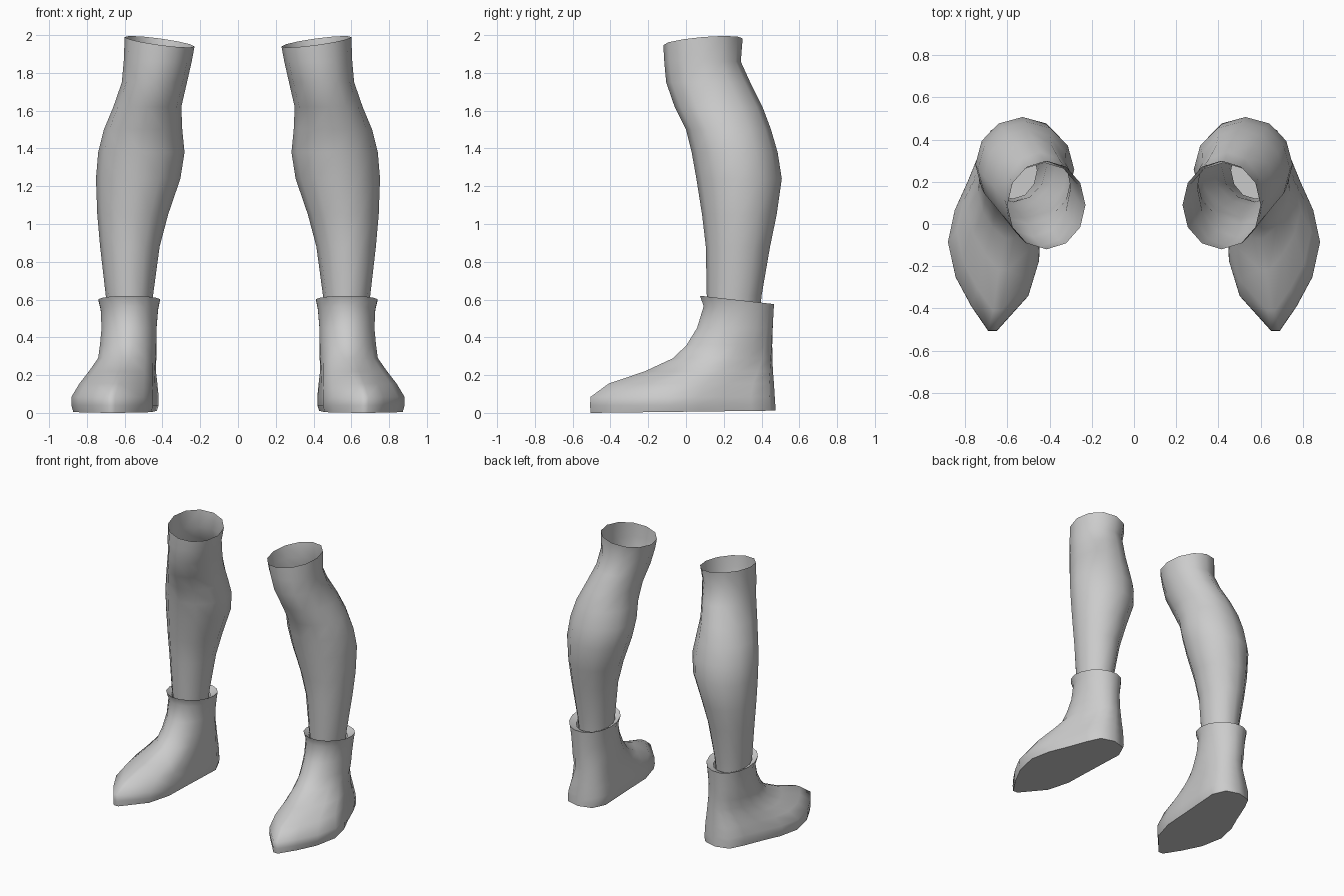
import bpy, bmesh, math

if "Cube" in bpy.data.objects:
    bpy.data.objects.remove(bpy.data.objects["Cube"])

grey = bpy.data.materials.new("plain grey")
grey.diffuse_color = (0.6, 0.6, 0.6, 1)
grey.use_nodes = True
grey.node_tree.nodes["Principled BSDF"].inputs["Base Color"].default_value = grey.diffuse_color


def loft(name, rings, close_end):
    """Skin a stack of equal rings and mirror it to the other side."""
    bm = bmesh.new()
    loops = [[bm.verts.new(p) for p in ring] for ring in rings]
    n = len(loops[0])
    for a, b in zip(loops, loops[1:]):
        for i in range(n):
            j = (i + 1) % n
            bm.faces.new((a[i], a[j], b[j], b[i]))
    if close_end:
        bm.faces.new(loops[-1])
    bmesh.ops.recalc_face_normals(bm, faces=bm.faces)
    # make sure the shell faces outwards: the back-most face must look to +y
    back = max(bm.faces, key=lambda f: f.calc_center_median().y)
    if back.normal.y < 0:
        bmesh.ops.reverse_faces(bm, faces=bm.faces)
    mesh = bpy.data.meshes.new(name)
    bm.to_mesh(mesh)
    bm.free()
    mesh.materials.append(grey)
    ob = bpy.data.objects.new(name, mesh)
    bpy.context.collection.objects.link(ob)
    bpy.ops.object.select_all(action='DESELECT')
    ob.select_set(True)
    bpy.context.view_layer.objects.active = ob
    bpy.ops.object.shade_smooth_by_angle(angle=math.radians(60))
    mirror = ob.modifiers.new("other side", 'MIRROR')
    mirror.use_mirror_merge = False
    return ob


def circle(n, shift=0.0):
    """Clockwise circle in a unit box, starting at the back."""
    out = []
    for i in range(n):
        a = math.pi / 2 - 2 * math.pi * (i - shift) / n
        out.append((0.5 + 0.5 * math.cos(a), 0.5 + 0.5 * math.sin(a)))
    return out


# Legs: z, x min, x max, y front, y back
leg_levels = [
    (1.965, 0.23, 0.60, -0.12, 0.30),
    (1.86, 0.245, 0.605, -0.115, 0.29),
    (1.75, 0.27, 0.615, -0.105, 0.34),
    (1.62, 0.30, 0.66, -0.06, 0.405),
    (1.50, 0.295, 0.71, 0.00, 0.45),
    (1.38, 0.283, 0.74, 0.03, 0.485),
    (1.24, 0.305, 0.752, 0.055, 0.507),
    (1.05, 0.37, 0.745, 0.085, 0.48),
    (0.88, 0.415, 0.73, 0.105, 0.445),
    (0.62, 0.45, 0.70, 0.11, 0.40),
    (0.52, 0.46, 0.69, 0.12, 0.39),
]
leg_rings = []
for k, (z, x0, x1, yf, yb) in enumerate(leg_levels):
    ring = []
    for u, v in circle(12):
        tilt = 0.05 * (u - 0.5) + 0.035 * (v - 0.5) if k == 0 else 0
        ring.append((x0 + u * (x1 - x0), yf + v * (yb - yf), z + tilt))
    leg_rings.append(ring)
loft("legs", leg_rings, False)

# Boots: sole outline in a unit box, blended to a round ankle higher up
sole = [(.33, 1), (.56, .97), (.67, .87), (.80, .72), (.93, .585), (1, .43),
        (.92, .26), (.76, .12), (.585, 0), (.50, 0), (.175, .17), (.065, .34),
        (.045, .52), (.02, .72), (0, .87), (.10, .97)]
ankle = circle(16, 0.5)

# z, x min, x max, y front, y back, share of sole outline, backward tilt
boot_levels = [
    (0.575, 0.45, 0.70, 0.11, 0.41, 0.0, 0.04),
    (0.598, 0.41, 0.742, 0.07, 0.47, 0.0, 0.045),
    (0.55, 0.42, 0.73, 0.09, 0.467, 0.0, 0.03),
    (0.45, 0.428, 0.725, 0.055, 0.463, 0.05, 0.0),
    (0.36, 0.428, 0.733, 0.00, 0.46, 0.2, 0.0),
    (0.29, 0.428, 0.742, -0.07, 0.46, 0.45, 0.0),
    (0.22, 0.428, 0.79, -0.22, 0.462, 0.75, 0.0),
    (0.155, 0.425, 0.84, -0.41, 0.466, 0.95, 0.0),
    (0.085, 0.42, 0.882, -0.505, 0.47, 1.0, 0.0),
    (0.04, 0.42, 0.882, -0.508, 0.473, 1.0, 0.0),
    (0.006, 0.43, 0.872, -0.505, 0.475, 1.0, -0.012),
]
boot_rings = []
for z, x0, x1, yf, yb, w, tilt in boot_levels:
    ring = []
    for (a, b), (c, d) in zip(ankle, sole):
        u, v = a + (c - a) * w, b + (d - b) * w
        ring.append((x0 + u * (x1 - x0), yf + v * (yb - yf),
                     z - tilt * (v - 0.5)))
    boot_rings.append(ring)
loft("boots", boot_rings, True)
